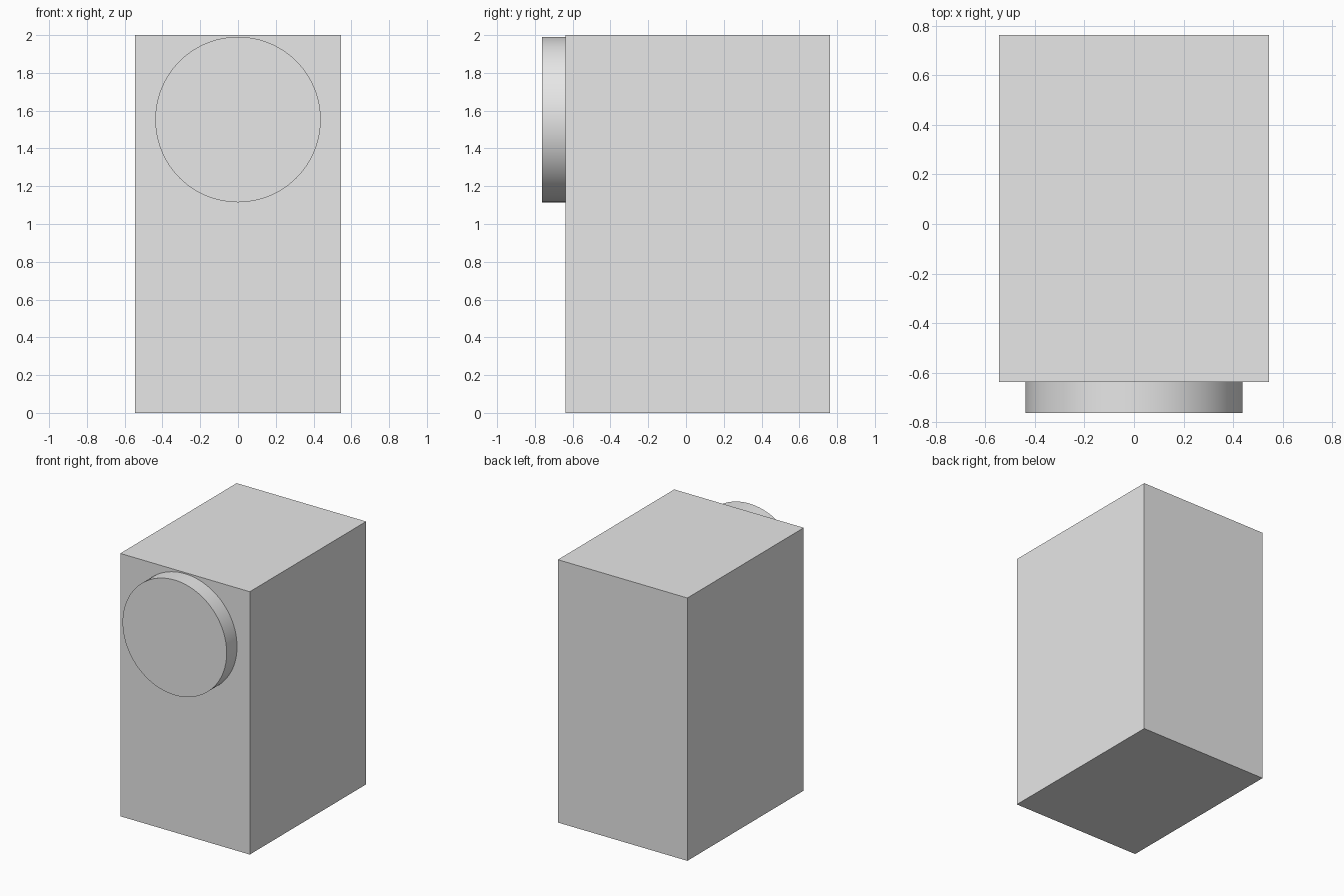
import bpy
import math

default = bpy.data.objects.get("Cube")
if default:
    bpy.data.objects.remove(default, do_unlink=True)

# Single light grey finish
grey = bpy.data.materials.new("light_grey")
grey.use_nodes = True
colour = (0.8, 0.8, 0.8, 1)
grey.diffuse_color = colour
grey.node_tree.nodes["Principled BSDF"].inputs["Base Color"].default_value = colour

WIDTH, HEIGHT = 1.09, 2.0
FRONT, BACK = -0.637, 0.762
DISC_FRONT, DISC_RADIUS, DISC_Z = -0.762, 0.438, 1.553

# Cabinet body
bpy.ops.mesh.primitive_cube_add(size=1, location=(0, (FRONT + BACK) / 2, HEIGHT / 2))
body = bpy.context.object
body.name = "body"
body.scale = (WIDTH, BACK - FRONT, HEIGHT)
bpy.ops.object.transform_apply(location=False, rotation=False, scale=True)
body.data.materials.append(grey)

# Round disc standing out from the upper front
bpy.ops.mesh.primitive_cylinder_add(
    vertices=96, radius=DISC_RADIUS, depth=FRONT - DISC_FRONT,
    location=(0, (FRONT + DISC_FRONT) / 2, DISC_Z), rotation=(math.pi / 2, 0, 0))
disc = bpy.context.object
disc.name = "front_disc"
disc.data.materials.append(grey)
bpy.ops.object.shade_smooth_by_angle(angle=math.radians(30))
